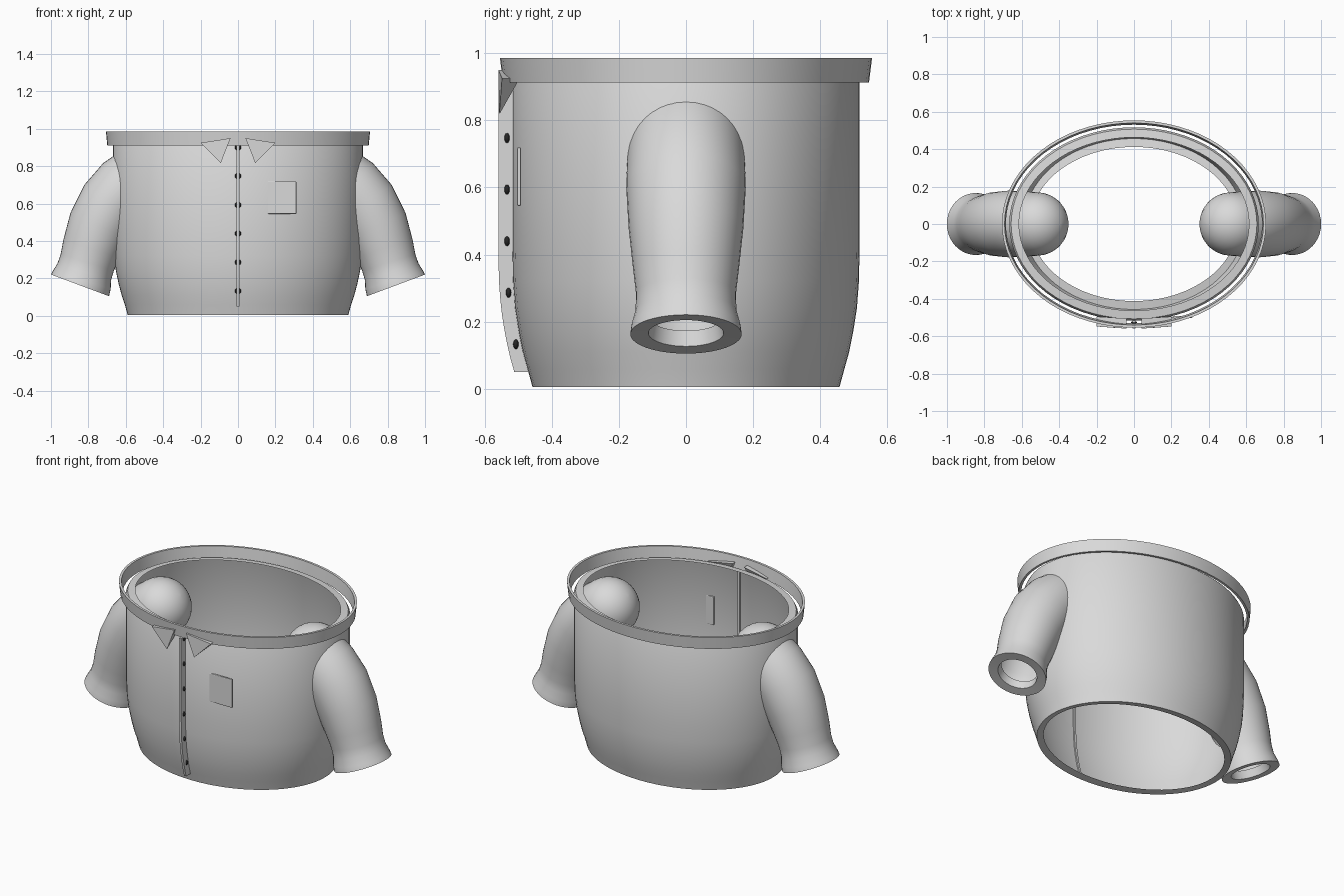
import bpy, bmesh, math
from mathutils import Vector

if "Cube" in bpy.data.objects:
    bpy.data.objects.remove(bpy.data.objects["Cube"])


def material(name, rgb):
    m = bpy.data.materials.new(name)
    m.diffuse_color = (*rgb, 1)
    m.use_nodes = True
    m.node_tree.nodes["Principled BSDF"].inputs["Base Color"].default_value = m.diffuse_color
    return m


CLOTH = material("light_grey_cloth", (0.7, 0.7, 0.7))
DARK = material("dark_button", (0.02, 0.02, 0.02))


def make(name, verts, faces, mat=CLOTH, angle=40, recalc=True):
    """Mesh object from points, shaded smooth with sharp edges kept."""
    mesh = bpy.data.meshes.new(name)
    mesh.from_pydata([tuple(v) for v in verts], [], faces)
    if recalc:
        bm = bmesh.new()
        bm.from_mesh(mesh)
        bmesh.ops.recalc_face_normals(bm, faces=bm.faces)
        bm.to_mesh(mesh)
        bm.free()
    mesh.materials.append(mat)
    for p in mesh.polygons:
        p.use_smooth = True
    mesh.set_sharp_from_angle(angle=math.radians(angle))
    ob = bpy.data.objects.new(name, mesh)
    bpy.context.collection.objects.link(ob)
    return ob


def skin(rings, closed=False):
    """Quads joining equal-length rings of points."""
    n = len(rings[0])
    verts = [v for r in rings for v in r]
    faces = []
    count = len(rings)
    for i in range(count if closed else count - 1):
        k = (i + 1) % count
        for j in range(n):
            j2 = (j + 1) % n
            faces.append((i * n + j, i * n + j2, k * n + j2, k * n + j))
    return verts, faces


def ellipse(a, b, z, n=72):
    return [Vector((a * math.cos(t), b * math.sin(t), z))
            for t in (2 * math.pi * j / n for j in range(n))]


# Shirt body: thin elliptical wall, with an inward lip at hem and neck
WALL = [(0.59, 0.457, 0.005), (0.605, 0.472, 0.06), (0.622, 0.486, 0.11),
        (0.638, 0.498, 0.17), (0.653, 0.509, 0.24), (0.662, 0.515, 0.32),
        (0.667, 0.517, 0.42), (0.667, 0.517, 0.91)]
profile = [(0.555, 0.412, 0.012)] + WALL + [(0.657, 0.507, 0.93), (0.615, 0.463, 0.935)]
make("shirt_body", *skin([ellipse(*p) for p in profile]))

# Collar band: loose ring standing clear of the body
band = [(0.699, 0.545, 0.912), (0.706, 0.554, 0.985), (0.692, 0.54, 0.985), (0.685, 0.531, 0.912)]
make("collar_band", *skin([ellipse(*p) for p in band], closed=True))


# Sleeves: bent tube with a domed shoulder, flared cuff and turned-in rim
PATH = [(0.52, 0.75, 0.17), (0.60, 0.69, 0.175), (0.675, 0.60, 0.178), (0.74, 0.48, 0.171),
        (0.783, 0.36, 0.158), (0.806, 0.285, 0.149), (0.822, 0.235, 0.15),
        (0.835, 0.192, 0.162), (0.845, 0.163, 0.166)]


def sleeve_ring(c, tangent, r, side, n=40):
    across = Vector((-tangent.z, 0, tangent.x))
    pts = [c + across * (r * math.cos(t)) + Vector((0, r * math.sin(t), 0))
           for t in (2 * math.pi * j / n for j in range(n))]
    return [Vector((p.x * side, p.y, p.z)) for p in pts]


def sleeve(name, side):
    centres = [Vector((x, 0, z)) for x, z, r in PATH]
    first = Vector((0.78, 0, -0.62)).normalized()
    last = Vector((0.35, 0, -0.94)).normalized()
    rings = []
    for k in range(8):  # shoulder dome
        a = math.radians(2 + 11 * k)
        r = PATH[0][2]
        rings.append(sleeve_ring(centres[0] - first * (r * math.cos(a)), first, r * math.sin(a), side))
    for i, (x, z, r) in enumerate(PATH):
        if i == 0:
            t = first
        elif i == len(PATH) - 1:
            t = last
        else:
            t = (centres[i + 1] - centres[i - 1]).normalized()
        rings.append(sleeve_ring(centres[i], t, r, side))
    rings.append(sleeve_ring(centres[-1] - last * 0.003, last, 0.112, side))
    rings.append(sleeve_ring(centres[-1] - last * 0.05, last, 0.105, side))
    verts, faces = skin(rings)
    faces.append(tuple(range(len(rings[0]))))
    make(name, verts, faces)


sleeve("left_sleeve", -1)
sleeve("right_sleeve", 1)


# Front placket: narrow upright fin following the wall
def wall_y(z):
    for (_, b0, z0), (_, b1, z1) in zip(WALL, WALL[1:]):
        if z <= z1:
            return -(b0 + (b1 - b0) * (z - z0) / (z1 - z0))
    return -WALL[-1][1]


heights = [0.05 + 0.86 * i / 20 for i in range(21)]
strips = []
for z in heights:
    y = wall_y(z)
    strips.append([Vector((x, y + d, z)) for x, d in
                   ((-0.007, -0.042), (0.007, -0.042), (0.007, 0.008), (-0.007, 0.008))])
pv, pf = skin(strips)
pf += [(0, 1, 2, 3), tuple(len(pv) - 4 + k for k in range(4))]
make("front_placket", pv, pf, angle=30)

# Buttons: small flattened beads along the placket
for i in range(6):
    z = 0.133 + 0.1535 * i
    bpy.ops.mesh.primitive_uv_sphere_add(segments=16, ring_count=10, radius=1,
                                         location=(0, wall_y(z) - 0.016, z))
    ob = bpy.context.object
    ob.name = f"button_{i + 1}"
    ob.scale = (0.017, 0.009, 0.016)
    ob.data.materials.append(DARK)
    bpy.ops.object.shade_smooth()

# Chest pocket: flat plate partly sunk in the wall
bpy.ops.mesh.primitive_cube_add(size=1, location=(0.235, -0.497, 0.632))
pocket = bpy.context.object
pocket.name = "chest_pocket"
pocket.scale = (0.154, 0.012, 0.174)
bpy.ops.object.transform_apply(location=False, rotation=False, scale=True)
pocket.data.materials.append(CLOTH)
bev = pocket.modifiers.new("soft_edges", "BEVEL")
bev.width = 0.004
bev.segments = 2

# Collar points: wedges hanging below the band
for name, s in (("left_collar_point", -1), ("right_collar_point", 1)):
    wedge = [(0.04 * s, -0.559, 0.95), (0.2 * s, -0.548, 0.925),
             (0.2 * s, -0.495, 0.925), (0.04 * s, -0.505, 0.95), (0.092 * s, -0.556, 0.817)]
    make(name, wedge, [(0, 1, 2, 3), (0, 1, 4), (1, 2, 4), (2, 3, 4), (3, 0, 4)], angle=20)
